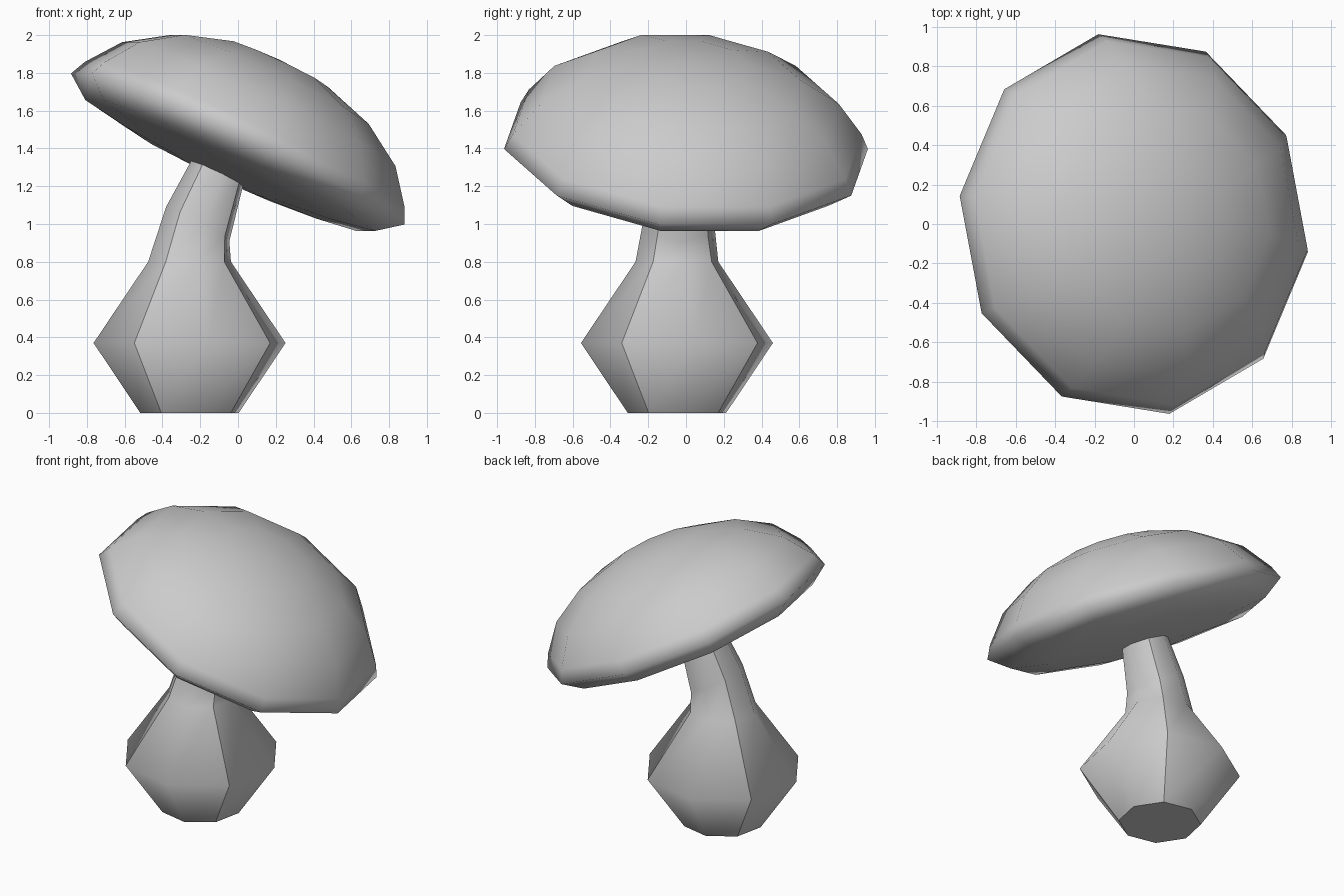
import bpy, bmesh
from math import radians, cos, sin, pi
from mathutils import Matrix, Vector

if "Cube" in bpy.data.objects:
    bpy.data.objects.remove(bpy.data.objects["Cube"])

TURN = Matrix.Rotation(radians(10.6), 4, 'Z')   # whole model is turned a little


def place(x, z, tilt):
    return TURN @ Matrix.Translation((x, 0, z)) @ Matrix.Rotation(radians(tilt), 4, 'Y')


def ring(bm, n, r, h, mat, start=0.0):
    return [bm.verts.new(mat @ Vector((r * cos(start + 2 * pi * i / n),
                                       r * sin(start + 2 * pi * i / n), h)))
            for i in range(n)]


def bridge(bm, a, b):
    n = len(a)
    for i in range(n):
        j = (i + 1) % n
        bm.faces.new((a[i], a[j], b[j], b[i])).smooth = True


def fan(bm, loop, tip):
    n = len(loop)
    for i in range(n):
        bm.faces.new((loop[i], loop[(i + 1) % n], tip)).smooth = True


def finish(bm, name):
    bmesh.ops.recalc_face_normals(bm, faces=bm.faces[:])
    mesh = bpy.data.meshes.new(name)
    bm.to_mesh(mesh)
    bm.free()
    obj = bpy.data.objects.new(name, mesh)
    bpy.context.collection.objects.link(obj)
    return obj


# Stem: eight-sided bulb bending up into the cap (x, z, tilt, radius)
bm = bmesh.new()
path = [(-.261, 0, 0, .265), (-.261, .37, 0, .517), (-.261, .80, 0, .223),
        (-.217, 1.00, 28, .193), (-.10, 1.30, 25.4, .15)]
rings = [ring(bm, 8, r, 0, place(x, z, t)) for x, z, t, r in path]
for a, b in zip(rings, rings[1:]):
    bridge(bm, a, b)
    for i in (1, 3, 5, 7):                       # four sharp seams
        bm.edges.get((a[i], b[i])).smooth = False
bm.faces.new(rings[0])
for e in [bm.edges.get((rings[0][i], rings[0][i - 1])) for i in range(8)]:
    e.smooth = False
bm.faces.new(rings[-1])
finish(bm, "stem")

# Cap: ten-sided tilted dome with a shallow underside (radius, height)
bm = bmesh.new()
tilted = place(0, 1.40, 25.4)
profile = [(.30, -.165), (.60, -.14), (.85, -.10), (.98, -.003), (.939, .083),
           (.803, .26), (.578, .405), (.295, .495)]
rings = [ring(bm, 10, r, h, tilted, pi / 10) for r, h in profile]
for a, b in zip(rings, rings[1:]):
    bridge(bm, a, b)
fan(bm, rings[0], bm.verts.new(tilted @ Vector((0, 0, -.175))))
fan(bm, rings[-1], bm.verts.new(tilted @ Vector((0, 0, .52))))
finish(bm, "cap")
